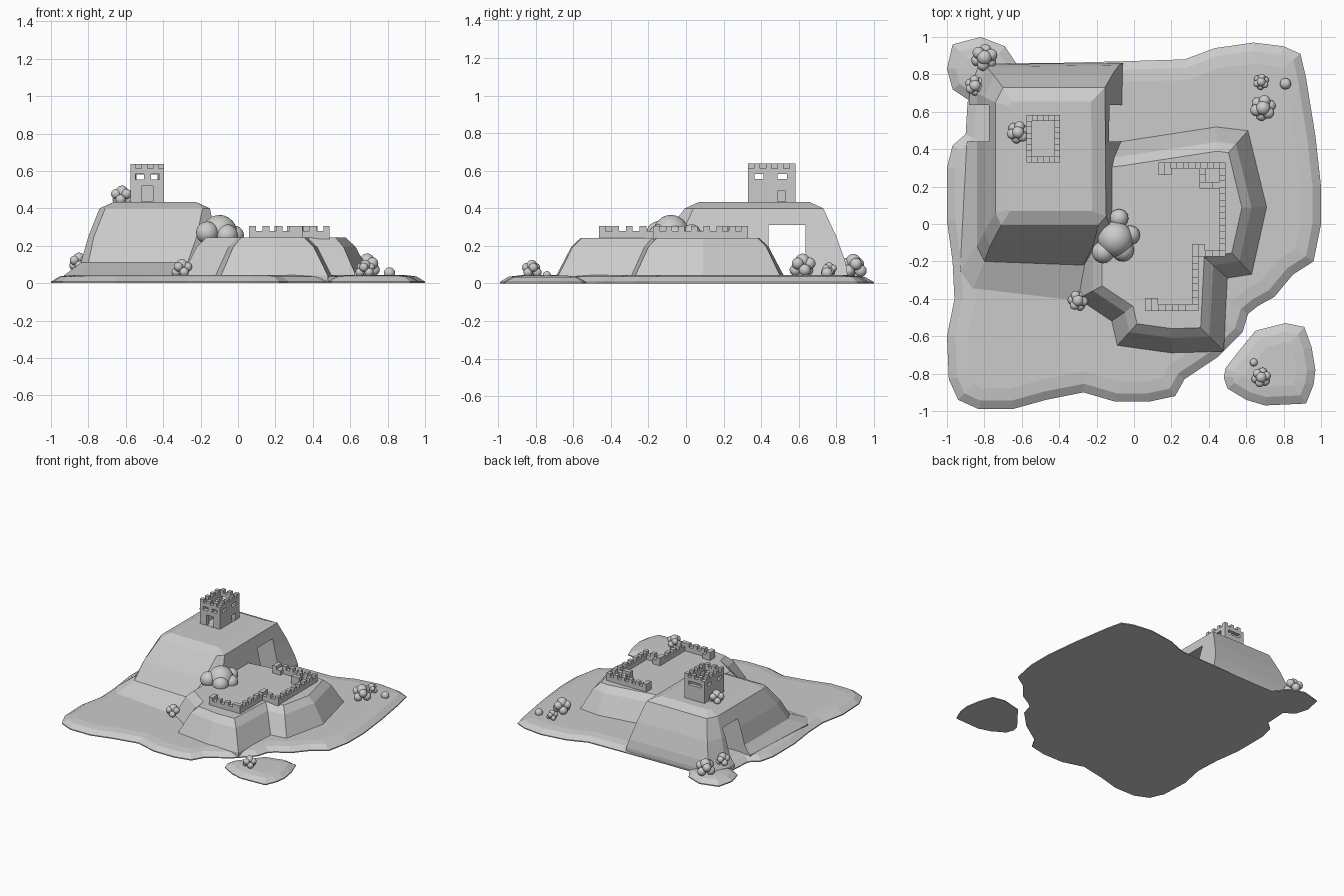
import bpy, bmesh, math, random
from mathutils import Vector, Matrix

random.seed(4)


def finish(bm, name, smooth=False):
    me = bpy.data.meshes.new(name)
    bmesh.ops.recalc_face_normals(bm, faces=bm.faces)
    for f in bm.faces:
        f.smooth = smooth
    bm.to_mesh(me)
    bm.free()
    ob = bpy.data.objects.new(name, me)
    bpy.context.collection.objects.link(ob)
    return ob


def inset(pts, d):
    """Move a counter-clockwise outline inward by d."""
    out = []
    for i, p in enumerate(pts):
        p = Vector(p)
        a = (p - Vector(pts[i - 1])).normalized()
        b = (Vector(pts[(i + 1) % len(pts)]) - p).normalized()
        n = Vector((-a.y - b.y, a.x + b.x)).normalized()
        c = max(0.6, n.dot(Vector((-a.y, a.x))))
        out.append(tuple(p + n * d / c))
    return out


def loft(name, rings):
    bm = bmesh.new()
    vs = [[bm.verts.new((x, y, z)) for x, y in pts] for pts, z in rings]
    n = len(vs[0])
    for lo, hi in zip(vs, vs[1:]):
        for i in range(n):
            j = (i + 1) % n
            bm.faces.new((lo[i], lo[j], hi[j], hi[i]))
    bm.faces.new(vs[0][::-1])
    bm.faces.new(vs[-1])
    return finish(bm, name)


def add_box(bm, x0, x1, y0, y1, z0, z1):
    m = Matrix.Translation(((x0 + x1) / 2, (y0 + y1) / 2, (z0 + z1) / 2))
    m = m @ Matrix.Diagonal((x1 - x0, y1 - y0, z1 - z0, 1))
    bmesh.ops.create_cube(bm, size=1, matrix=m)


def boxes(name, items):
    bm = bmesh.new()
    for b in items:
        add_box(bm, *b)
    return finish(bm, name)


def cut(ob, name, items):
    for k, b in enumerate(items):
        c = boxes(f"{name}_{k}", [b])
        c.hide_render = True
        c.hide_viewport = True
        m = ob.modifiers.new(name, 'BOOLEAN')
        m.operation = 'DIFFERENCE'
        m.solver = 'EXACT'
        m.object = c


# main island ground with a sloping shore
shore = [(0.22, -0.92), (0.27, -0.83), (0.45, -0.71), (0.58, -0.58), (0.61, -0.48),
         (0.66, -0.44), (0.75, -0.39), (0.85, -0.27), (0.96, -0.2), (1, 0), (1, 0.2),
         (0.97, 0.47), (0.92, 0.78), (0.89, 0.91), (0.8, 0.95), (0.64, 0.97), (0.43, 0.94),
         (0.27, 0.88), (-0.06, 0.87), (-0.46, 0.86), (-0.84, 0.86), (-0.89, 0.65),
         (-0.9, 0.48), (-0.97, 0.42), (-1, 0.3), (-1, 0.02), (-0.97, -0.2), (-0.96, -0.4),
         (-1, -0.6), (-0.99, -0.83), (-0.94, -0.94), (-0.83, -0.99), (-0.65, -0.99),
         (-0.47, -0.94), (-0.27, -0.9), (-0.1, -0.95), (0.08, -0.95)]
loft("island_ground", [(shore, 0), (shore, 0.008), (inset(shore, 0.045), 0.036),
                       (inset(shore, 0.11), 0.044)])

# two small islets
islet = [(0.48, -0.82), (0.5, -0.88), (0.6, -0.94), (0.7, -0.97), (0.92, -0.96),
         (0.96, -0.86), (0.97, -0.78), (0.95, -0.66), (0.91, -0.55), (0.81, -0.53),
         (0.65, -0.57), (0.56, -0.68), (0.49, -0.77)]
corner = [(-1, 0.83), (-0.97, 0.72), (-0.88, 0.66), (-0.76, 0.68), (-0.63, 0.86),
          (-0.69, 0.95), (-0.82, 1.0), (-0.97, 0.96)]
for name, o in (("small_islet", islet), ("corner_islet", corner)):
    loft(name, [(o, 0), (o, 0.008), (inset(o, 0.045), 0.034), (inset(o, 0.1), 0.042)])

# tall hill with a flared front foot
foot = [(-0.93, -0.25), (-0.86, -0.35), (-0.26, -0.42), (-0.08, -0.25),
        (-0.06, 0.86), (-0.83, 0.855), (-0.88, 0.70)]
low = [(-0.84, -0.12), (-0.80, -0.20), (-0.27, -0.22), (-0.09, -0.08),
       (-0.08, 0.85), (-0.79, 0.84), (-0.84, 0.70)]
mid = [(-0.80, -0.04), (-0.77, -0.12), (-0.22, -0.12), (-0.12, -0.03),
       (-0.115, 0.80), (-0.75, 0.795), (-0.80, 0.68)]
shoulder = [(-0.74, 0.06), (-0.71, -0.005), (-0.19, -0.005), (-0.15, 0.04),
            (-0.155, 0.73), (-0.70, 0.73), (-0.74, 0.65)]
hill = loft("tall_hill", [(foot, 0.01), (foot, 0.042), (low, 0.11), (mid, 0.25),
                          (shoulder, 0.40), (inset(shoulder, 0.075), 0.434)])
cut(hill, "tunnel_cutter", [(-1.1, 0.1, 0.44, 0.635, -0.1, 0.31)])

# low hill
rim = [(-0.3, -0.40), (-0.12, -0.52), (-0.09, -0.65), (0.2, -0.69), (0.48, -0.68),
       (0.50, -0.29), (0.63, -0.27), (0.71, 0.09), (0.61, 0.50), (0.44, 0.52),
       (-0.08, 0.44), (-0.27, 0.42), (-0.3, 0.1)]
loft("low_hill", [(rim, 0.01), (rim, 0.042), (inset(rim, 0.08), 0.195),
                  (inset(rim, 0.13), 0.243)])

# castle wall segments (x0, x1, y0, y1) with alternating merlons on top
T = 0.034
runs = [(0.13, 0.49, 0.296, 0.33), (0.13, 0.2, 0.262, 0.296), (0.35, 0.384, 0.19, 0.296),
        (0.384, 0.456, 0.19, 0.224), (0.456, 0.49, -0.175, 0.296),
        (0.31, 0.456, -0.175, -0.141), (0.31, 0.38, -0.141, -0.107),
        (0.31, 0.344, -0.464, -0.175), (0.06, 0.31, -0.464, -0.43),
        (0.06, 0.128, -0.43, -0.396)]
wall = []
for x0, x1, y0, y1 in runs:
    wall.append((x0, x1, y0, y1, 0.235, 0.28))
    along_x = x1 - x0 > y1 - y0
    n = max(1, round(max(x1 - x0, y1 - y0) / T))
    for i in range(0, n, 2):
        if along_x:
            s = (x1 - x0) / n
            wall.append((x0 + i * s, x0 + (i + 1) * s, y0, y1, 0.28, 0.307))
        else:
            s = (y1 - y0) / n
            wall.append((x0, x1, y0 + i * s, y0 + (i + 1) * s, 0.28, 0.307))
boxes("castle_wall", wall)

# hollow tower with door and windows
X0, X1, Y0, Y1 = -0.575, -0.395, 0.33, 0.582
tower = boxes("tower", [(X0, X1, Y0, Y1, 0.425, 0.612)])
openings = [(X0 + 0.03, X1 - 0.03, Y0 + 0.03, Y1 - 0.03, 0.436, 0.7),
            (-0.515, -0.455, Y0 - 0.05, Y0 + 0.05, 0.436, 0.52),
            (-0.543, -0.43, Y1 - 0.05, Y1 + 0.05, 0.552, 0.582),
            (X1 - 0.05, X1 + 0.05, 0.488, 0.53, 0.436, 0.492)]
for x in (-0.525, -0.443):
    openings.append((x - 0.022, x + 0.022, Y0 - 0.05, Y0 + 0.05, 0.555, 0.583))
for y in (0.388, 0.512):
    openings.append((X0 - 0.05, X1 + 0.05, y - 0.024, y + 0.024, 0.555, 0.583))
cut(tower, "tower_cutter", openings)

# tower merlons, alternating round the rim
nx, ny = 6, 8
sx, sy = (X1 - X0) / nx, (Y1 - Y0) / ny
ring = [(i, 0) for i in range(nx)] + [(nx - 1, j) for j in range(1, ny)]
ring += [(i, ny - 1) for i in range(nx - 2, -1, -1)] + [(0, j) for j in range(ny - 2, 0, -1)]
boxes("tower_merlons", [(X0 + i * sx, X0 + (i + 1) * sx, Y0 + j * sy, Y0 + (j + 1) * sy,
                         0.61, 0.638) for i, j in ring[::2]])


# bushes made of clustered balls
def balls(name, items):
    bm = bmesh.new()
    for x, y, z, r in items:
        bmesh.ops.create_icosphere(bm, subdivisions=3, radius=r,
                                   matrix=Matrix.Translation((x, y, z)))
    finish(bm, name, True)


def bush(name, x, y, z, r):
    items = [(x, y, z + 1.15 * r, 0.55 * r)]
    a0 = random.random() * 6
    for k in range(6):
        a = a0 + k * math.pi / 3
        h = (0.45, 0.95)[k % 2]
        items.append((x + 0.55 * r * math.cos(a), y + 0.55 * r * math.sin(a),
                      z + h * r, 0.45 * r))
    balls(name, items)


spots = [(-0.80, 0.89, 0.035, 0.072), (-0.85, 0.74, 0.07, 0.055), (-0.62, 0.49, 0.42, 0.06),
         (-0.30, -0.41, 0.035, 0.055), (0.68, 0.76, 0.04, 0.043), (0.69, 0.62, 0.04, 0.07),
         (0.68, -0.82, 0.035, 0.053)]
for k, s in enumerate(spots):
    bush(f"bush_{k + 1}", *s)
balls("big_bush", [(-0.10, -0.08, 0.27, 0.095), (-0.08, 0.03, 0.265, 0.05),
                   (-0.165, -0.15, 0.27, 0.06), (-0.06, -0.14, 0.255, 0.06),
                   (-0.02, -0.06, 0.255, 0.052)])
balls("pebble_bushes", [(0.81, 0.75, 0.055, 0.03), (0.64, -0.74, 0.045, 0.021)])
